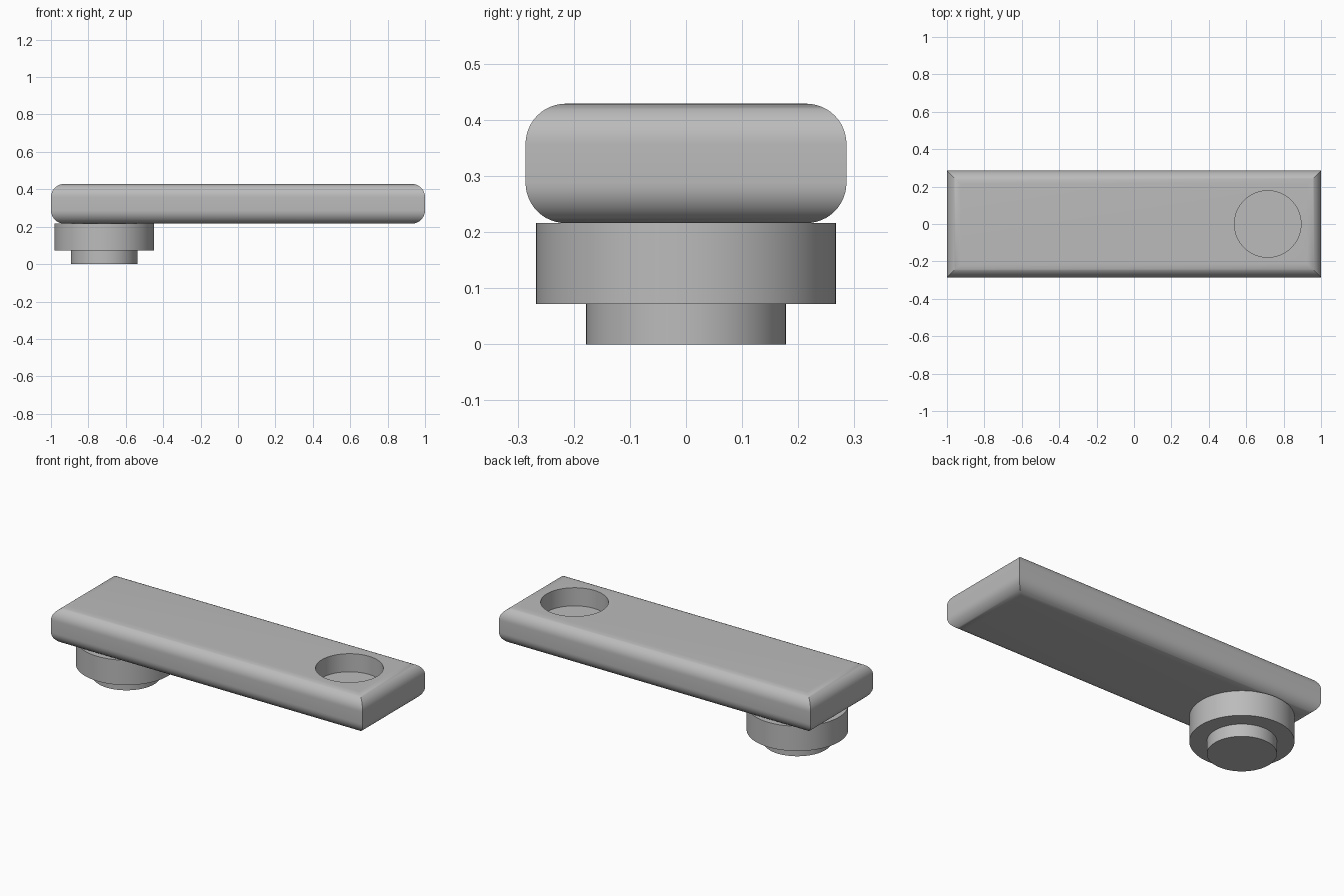
import bpy, bmesh, math

cube = bpy.data.objects.get("Cube")
if cube:
    bpy.data.objects.remove(cube, do_unlink=True)

grey = bpy.data.materials.new("plain grey")
grey.use_nodes = True
colour = (0.5, 0.5, 0.5, 1)
grey.diffuse_color = colour
grey.node_tree.nodes["Principled BSDF"].inputs["Base Color"].default_value = colour

HALF_X, HALF_Y = 1.0, 0.286
BOTTOM, TOP, ROUND = 0.216, 0.429, 0.072
STEP = 0.072
PIN_X, PIN_R, DISC_R = 0.715, 0.178, 0.267
SIDES, ARC = 96, 12


def finish(bm, name):
    bmesh.ops.recalc_face_normals(bm, faces=bm.faces)
    mesh = bpy.data.meshes.new(name)
    bm.to_mesh(mesh)
    bm.free()
    mesh.materials.append(grey)
    obj = bpy.data.objects.new(name, mesh)
    bpy.context.collection.objects.link(obj)
    return obj


def smooth(obj):
    bpy.ops.object.select_all(action="DESELECT")
    obj.select_set(True)
    bpy.context.view_layer.objects.active = obj
    bpy.ops.object.shade_smooth_by_angle(angle=math.radians(30))


def loft(rings, name):
    """Skin a stack of closed rings and cap both ends."""
    bm = bmesh.new()
    loops = [[bm.verts.new(p) for p in ring] for ring in rings]
    for low, high in zip(loops, loops[1:]):
        for i in range(len(low)):
            j = (i + 1) % len(low)
            bm.faces.new((low[i], low[j], high[j], high[i]))
    bm.faces.new(loops[0])
    bm.faces.new(loops[-1])
    return finish(bm, name)


def circle(x, radius, z):
    turns = [2 * math.pi * i / SIDES for i in range(SIDES)]
    return [(x + radius * math.cos(a), radius * math.sin(a), z) for a in turns]


def rectangle(inset, z):
    x, y = HALF_X - inset, HALF_Y - inset
    return [(-x, -y, z), (x, -y, z), (x, y, z), (-x, y, z)]


# Bar with rounded rims and mitred corners
arc = [math.pi / 2 * i / ARC for i in range(ARC + 1)]
lower = [rectangle(ROUND * (1 - math.sin(a)), BOTTOM + ROUND * (1 - math.cos(a))) for a in arc]
upper = [rectangle(ROUND * (1 - math.sin(a)), TOP - ROUND * (1 - math.cos(a))) for a in reversed(arc)]
bar = loft(lower + upper, "bar")

# Round blind socket in the top of the bar
cutter = loft([circle(PIN_X, PIN_R, TOP - 0.105), circle(PIN_X, PIN_R, TOP + 0.1)], "socket_cutter")
cut = bar.modifiers.new("socket", "BOOLEAN")
cut.operation, cut.solver, cut.object = "DIFFERENCE", "EXACT", cutter
bpy.context.view_layer.objects.active = bar
bpy.ops.object.modifier_apply(modifier=cut.name)
bpy.data.objects.remove(cutter, do_unlink=True)
smooth(bar)

# Stepped pin under the other end
smooth(loft([circle(-PIN_X, PIN_R, 0), circle(-PIN_X, PIN_R, STEP),
             circle(-PIN_X, DISC_R, STEP), circle(-PIN_X, DISC_R, BOTTOM)], "stepped_pin"))
